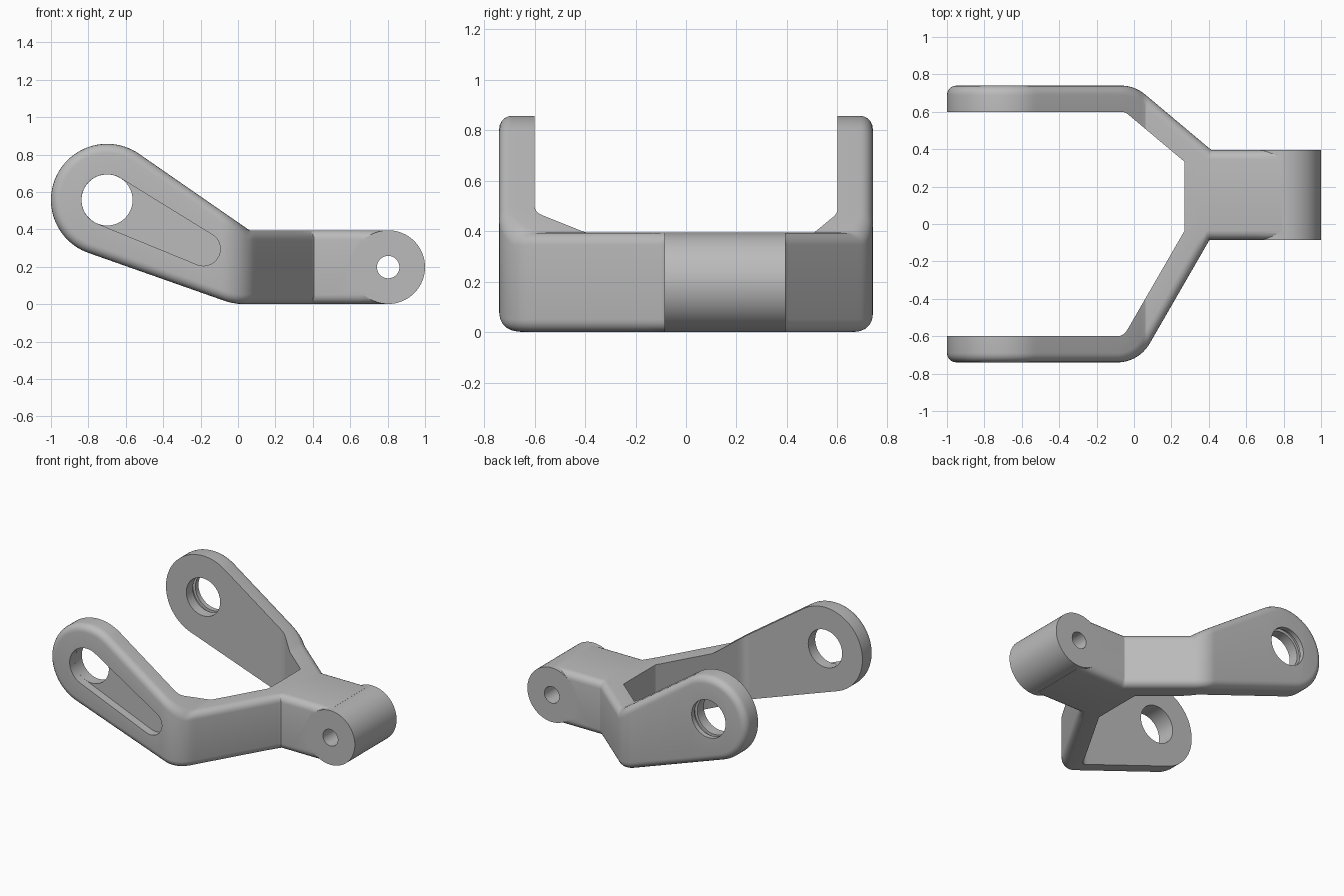
import bpy, bmesh, math
from math import sin, cos, tan, sqrt, radians, pi

if "Cube" in bpy.data.objects:
    bpy.data.objects.remove(bpy.data.objects["Cube"])

metal = bpy.data.materials.new("grey metal")
metal.diffuse_color = (0.5, 0.5, 0.5, 1)
metal.use_nodes = True
metal.node_tree.nodes["Principled BSDF"].inputs["Base Color"].default_value = metal.diffuse_color

# Side profile: round eye, two tangent slopes, flat body
EX, EZ, ER = -0.7, 0.557, 0.3
BODY_H, FILLET = 0.395, 0.05
UP, LOW = radians(34.7), radians(19.4)
# Plan: arm centreline split, arm thickness, outer bend radius
MID, THICK, BEND, INNER_X = 0.155, 0.14, 0.2, 0.27


def top(x, s):
    r = ER - s
    if x < EX + r * sin(UP):
        return EZ + sqrt(max(0, r * r - (x - EX) ** 2))
    line = EZ + r * cos(UP) - tan(UP) * (x - EX - r * sin(UP))
    return max(line, BODY_H - s)


def bottom(x, s):
    r = ER - s
    if x < EX - r * sin(LOW):
        return EZ - sqrt(max(0, r * r - (x - EX) ** 2))
    line = EZ - r * cos(LOW) - tan(LOW) * (x - EX + r * sin(LOW))
    # soft blend from the slope into the flat underside
    return s + max(line - s, 0) if abs(line - s) > 0.02 else s + (line - s + 0.02) ** 2 / 0.08


def wall(x, d, arm):
    """Distance of the arm wall from y = 0, sunk by d from the outer face."""
    ax, cy, ang, _, _ = arm
    r = BEND - d
    if x < ax:
        return cy + r
    if x < ax + r * sin(ang):
        return cy + sqrt(r * r - (x - ax) ** 2)
    return cy + r * cos(ang) - tan(ang) * (x - ax - r * sin(ang))


def link(ob):
    bpy.context.collection.objects.link(ob)
    return ob


def finish(bm, name):
    me = bpy.data.meshes.new(name)
    bmesh.ops.recalc_face_normals(bm, faces=bm.faces[:])
    bm.to_mesh(me)
    bm.free()
    me.materials.append(metal)
    return link(bpy.data.objects.new(name, me))


def half(bm, arm):
    """One arm plus its half of the neck, with filleted outer edges."""
    sign, block = arm[3], arm[4]
    n = 5
    layers = [(FILLET * (1 - cos(a)), FILLET * (1 - sin(a)))
              for a in [pi / 2 * i / n for i in range(n + 1)]]
    xs = [-0.5, -0.3, -0.12] + [-0.1 + 0.0125 * i for i in range(21)]
    xs += [0.2, INNER_X, INNER_X + 0.001, 0.34]
    xs += [0.39 + 0.005 * i for i in range(9)] + [0.5, 0.65, 0.79]
    arc = [(pi / 2 + UP) * i / 30 for i in range(31)]
    cols = []
    for i in range(len(arc) + len(xs)):
        rows = []
        for d, s in layers + [(THICK, 0)]:
            x = EX - (ER - s) * cos(arc[i]) if i < len(arc) else xs[i - len(arc)]
            if d < THICK:
                y = sign * max(wall(x, d, arm), block - d)
            else:
                y = sign * wall(x, d, arm) if x <= INNER_X else MID
            zt, zb = top(x, s), bottom(x, s)
            if i == 0:
                zt = zb = EZ
            rows.append((bm.verts.new((x, y, zt)), bm.verts.new((x, y, zb))))
        cols.append(rows)
    for a, b in zip(cols, cols[1:]):
        bm.faces.new((a[0][0], b[0][0], b[0][1], a[0][1]))
        for k in range(n + 1):
            for e in (0, 1):
                bm.faces.new((a[k][e], b[k][e], b[k + 1][e], a[k + 1][e]))
        if a[-1][0].co.x <= INNER_X + 0.0001:
            bm.faces.new((a[-1][0], b[-1][0], b[-1][1], a[-1][1]))
    last = cols[-1]
    bm.faces.new([r[0] for r in last] + [r[1] for r in reversed(last)])


def prism(name, circles, y0, y1, seg=64):
    """Hull of circles (x, z, radius) extruded along y."""
    bm = bmesh.new()
    for x, z, r in circles:
        for i in range(seg):
            a = 2 * pi * i / seg
            for y in (y0, y1):
                bm.verts.new((x + r * cos(a), y, z + r * sin(a)))
    res = bmesh.ops.convex_hull(bm, input=bm.verts[:])
    loose = [v for v in bm.verts if not v.link_faces]
    bmesh.ops.delete(bm, geom=loose, context='VERTS')
    bmesh.ops.dissolve_limit(bm, angle_limit=0.01, verts=bm.verts[:], edges=bm.edges[:])
    return finish(bm, name)


# Forked body: bend start x, bend centre, bend angle, side, neck half-side
bm = bmesh.new()
half(bm, (-0.07, 0.54, radians(40), 1, 0.395))
half(bm, (-0.09, 0.54, radians(60), -1, 0.085))
bmesh.ops.remove_doubles(bm, verts=bm.verts[:], dist=0.00005)
fork = finish(bm, "forked_bracket")

# Pivot boss, pin hole, arm holes, ring groove and tapered slot
tools = [
    (prism("pivot_boss", [(0.803, 0.198, 0.197)], -0.085, 0.395), 'UNION'),
    (prism("pin_hole", [(0.803, 0.198, 0.06)], -0.3, 0.58), 'DIFFERENCE'),
    (prism("front_slot", [(EX, EZ, 0.137), (-0.185, 0.295, 0.09)], -0.9, -0.68), 'DIFFERENCE'),
    (prism("arm_holes", [(EX, EZ, 0.1365)], -0.95, 0.95), 'DIFFERENCE'),
    (prism("ring_groove", [(EX, EZ, 0.157)], 0.675, 0.705), 'DIFFERENCE'),
]
for ob, op in tools:
    m = fork.modifiers.new(ob.name, 'BOOLEAN')
    m.object, m.operation, m.solver = ob, op, 'EXACT'
    ob.hide_render = True

dg = bpy.context.evaluated_depsgraph_get()
dg.update()
mesh = bpy.data.meshes.new_from_object(fork.evaluated_get(dg))
fork.modifiers.clear()
fork.data = mesh
for ob, _ in tools:
    bpy.data.objects.remove(ob)
mesh.materials.clear()
mesh.materials.append(metal)
for p in mesh.polygons:
    p.material_index = 0

bpy.ops.object.select_all(action='DESELECT')
fork.select_set(True)
bpy.context.view_layer.objects.active = fork
bpy.ops.object.shade_smooth_by_angle(angle=radians(28))
